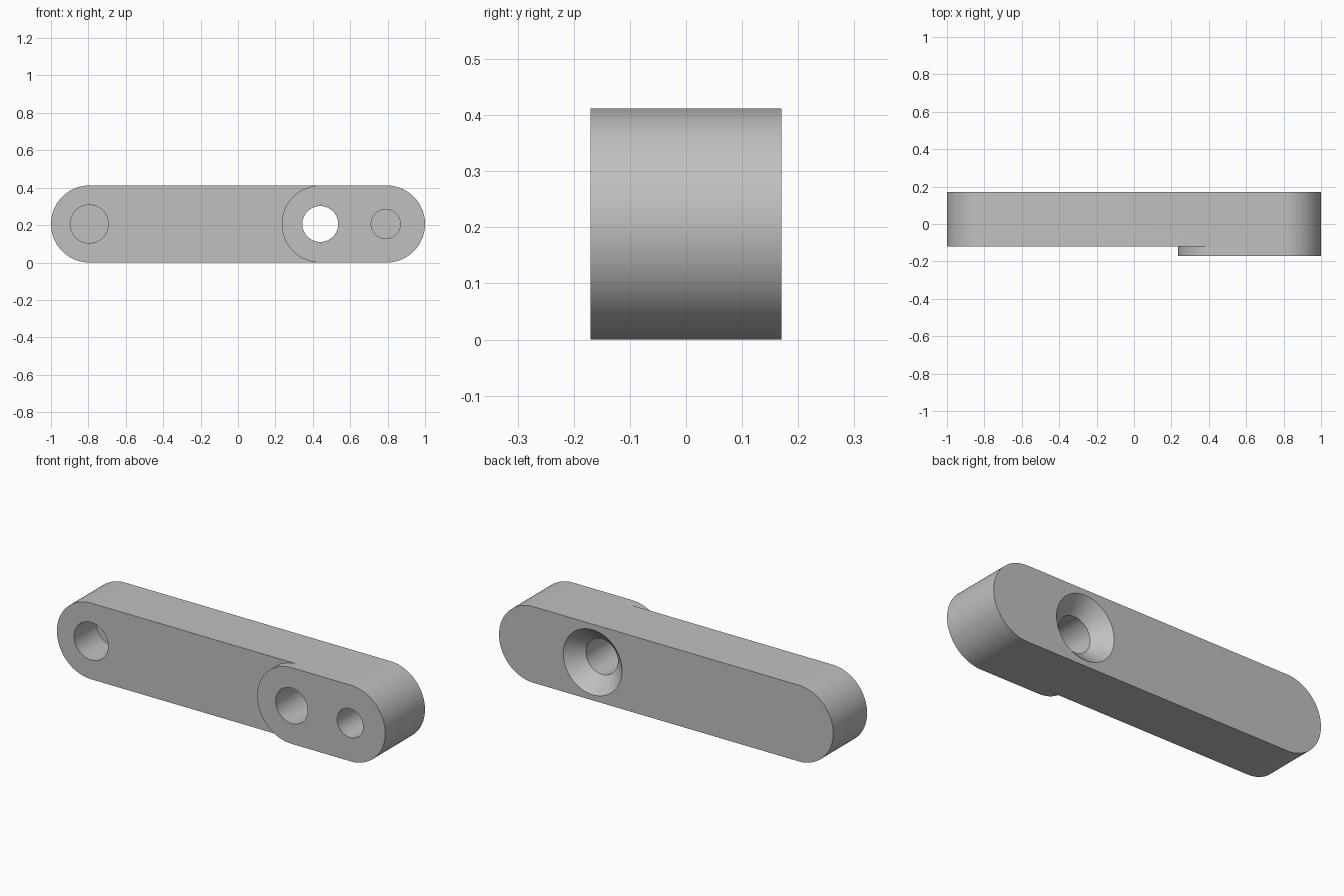
import bpy, bmesh, math

cube = bpy.data.objects.get("Cube")
if cube:
    bpy.data.objects.remove(cube, do_unlink=True)

R = 0.206            # radius of the rounded ends, half the height
FRONT, BACK, STEP = -0.17, 0.17, -0.12
PAD_X = 0.44         # centre of the raised pad's rounded end
SEG = 48             # segments per half circle

steel = bpy.data.materials.new("plain grey")
steel.use_nodes = True
grey = (0.53, 0.53, 0.53, 1)
steel.diffuse_color = grey
steel.node_tree.nodes["Principled BSDF"].inputs["Base Color"].default_value = grey


def arc(cx, start, end):
    """Points on a half circle about (cx, R) in the x-z plane."""
    return [(cx + R * math.cos(a), R + R * math.sin(a))
            for a in (start + (end - start) * i / SEG for i in range(SEG + 1))]


def finish(name, bm):
    bmesh.ops.recalc_face_normals(bm, faces=bm.faces)
    mesh = bpy.data.meshes.new(name)
    bm.to_mesh(mesh)
    bm.free()
    mesh.materials.append(steel)
    obj = bpy.data.objects.new(name, mesh)
    bpy.context.collection.objects.link(obj)
    return obj


def prism(name, outline, y0, y1):
    """Extrude an x-z outline from y0 to y1."""
    bm = bmesh.new()
    face = bm.faces.new([bm.verts.new((x, y0, z)) for x, z in outline])
    out = bmesh.ops.extrude_face_region(bm, geom=[face])
    verts = [v for v in out["geom"] if isinstance(v, bmesh.types.BMVert)]
    bmesh.ops.translate(bm, verts=verts, vec=(0, y1 - y0, 0))
    return finish(name, bm)


def drill(name, x, stations):
    """Round cutter along y, from (y, radius) stations."""
    bm = bmesh.new()
    rings = []
    for y, r in stations:
        rings.append([bm.verts.new((x + r * math.cos(a), y, R + r * math.sin(a)))
                      for a in (math.pi * i / 32 for i in range(64))])
    for r0, r1 in zip(rings, rings[1:]):
        for i in range(64):
            j = (i + 1) % 64
            bm.faces.new((r0[i], r0[j], r1[j], r1[i]))
    bm.faces.new(rings[0])
    bm.faces.new(rings[-1])
    return finish(name, bm)


# Arm with rounded ends, at full depth
half = math.pi / 2
arm = prism("link_arm", arc(1 - R, -half, half) + arc(R - 1, half, 3 * half), FRONT, BACK)

# Step that leaves the raised pad on the front
step = [(-1.3, -0.1), (PAD_X, -0.1)] + arc(PAD_X, 3 * half, half) + [(PAD_X, 0.6), (-1.3, 0.6)]
cutters = [
    prism("step_cutter", step, -0.4, STEP),
    # Blind pin holes and the countersunk through hole
    drill("left_hole_cutter", -0.795, [(-0.3, 0.102), (0.07, 0.102)]),
    drill("right_hole_cutter", 0.79, [(-0.3, 0.078), (0.07, 0.078)]),
    drill("countersink_cutter", PAD_X,
          [(-0.3, 0.096), (BACK - 0.08, 0.096), (BACK, 0.176), (BACK + 0.1, 0.276)]),
]

bpy.context.view_layer.objects.active = arm
for cutter in cutters:
    cutter.hide_render = True
    mod = arm.modifiers.new(cutter.name, 'BOOLEAN')
    mod.operation = 'DIFFERENCE'
    mod.solver = 'EXACT'
    mod.object = cutter
    bpy.ops.object.modifier_apply(modifier=mod.name)
    bpy.data.objects.remove(cutter, do_unlink=True)

for o in bpy.context.selected_objects:
    o.select_set(False)
arm.select_set(True)
bpy.ops.object.shade_smooth_by_angle(angle=math.radians(30))
